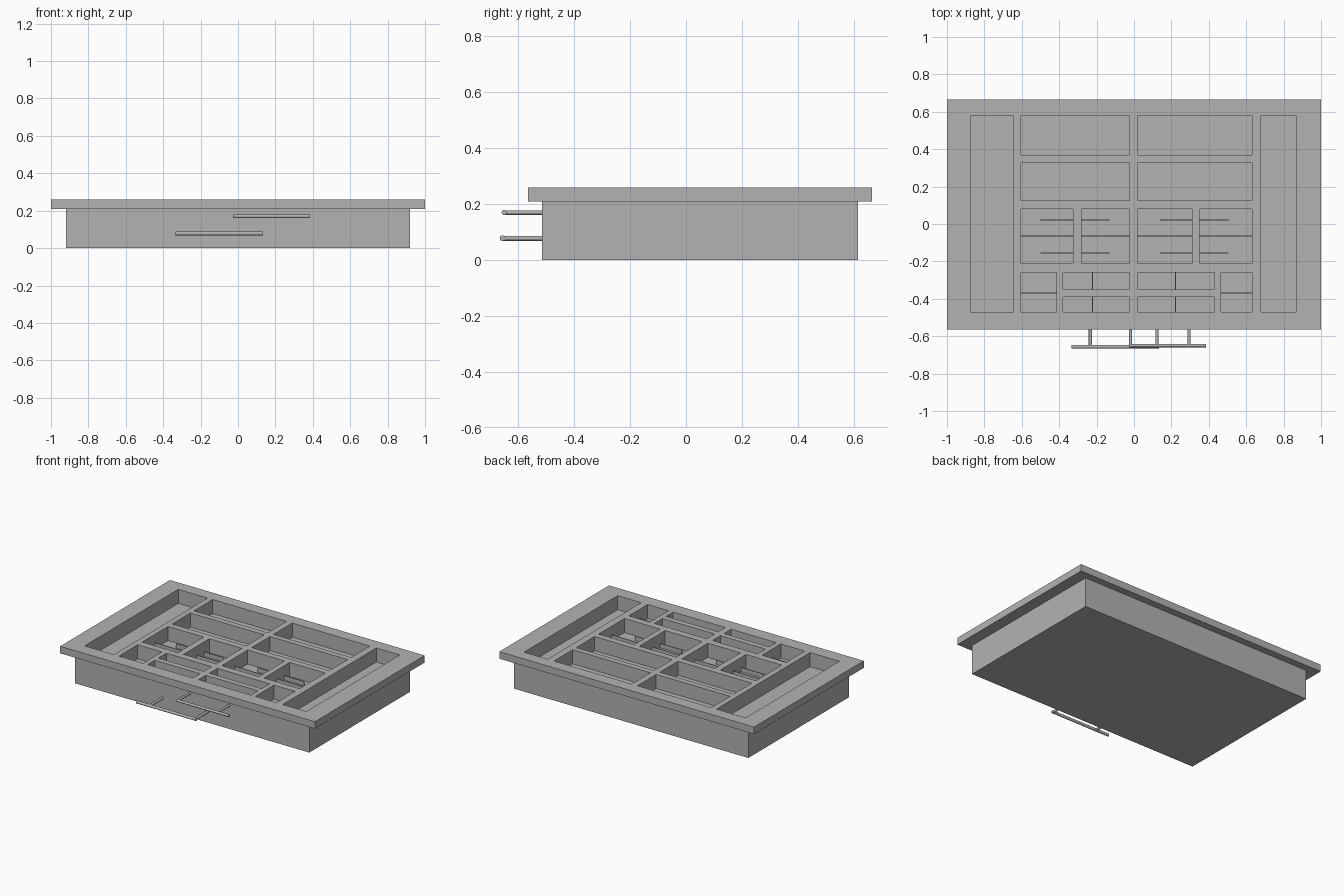
import bpy, bmesh
from mathutils import Matrix, Vector

if "Cube" in bpy.data.objects:
    bpy.data.objects.remove(bpy.data.objects["Cube"])

grey = bpy.data.materials.new("plain grey")
grey.use_nodes = True
grey.diffuse_color = (0.45, 0.45, 0.45, 1)
grey.node_tree.nodes["Principled BSDF"].inputs["Base Color"].default_value = grey.diffuse_color


def add_box(bm, x0, x1, y0, y1, z0, z1):
    size = Matrix.Diagonal((x1 - x0, y1 - y0, z1 - z0, 1))
    centre = Matrix.Translation(((x0 + x1) / 2, (y0 + y1) / 2, (z0 + z1) / 2))
    bmesh.ops.create_cube(bm, size=1, matrix=centre @ size)


def add_rod(bm, a, b, radius):
    a, b = Vector(a), Vector(b)
    turn = (b - a).to_track_quat('Z', 'Y').to_matrix().to_4x4()
    bmesh.ops.create_cone(bm, cap_ends=True, segments=16, radius1=radius, radius2=radius,
                          depth=(b - a).length, matrix=Matrix.Translation((a + b) / 2) @ turn)


def make(name, bm):
    mesh = bpy.data.meshes.new(name)
    bm.to_mesh(mesh)
    bm.free()
    mesh.materials.append(grey)
    ob = bpy.data.objects.new(name, mesh)
    bpy.context.collection.objects.link(ob)
    return ob


def make_boxes(name, boxes):
    bm = bmesh.new()
    for box in boxes:
        add_box(bm, *box)
    return make(name, bm)


FLOOR, RIM, TOP = 0.16, 0.21, 0.26

# Compartments as (x0, x1, y0, y1)
pockets = [(-0.875, -0.645, -0.47, 0.58), (0.68, 0.865, -0.47, 0.58)]
for x0, x1 in ((-0.605, -0.025), (0.02, 0.63)):
    pockets += [(x0, x1, 0.37, 0.58), (x0, x1, 0.125, 0.33)]
middle = [(-0.605, -0.325), (-0.28, -0.025), (0.02, 0.31), (0.35, 0.63)]
pockets += [(x0, x1, -0.21, 0.08) for x0, x1 in middle]
corners = [(-0.605, -0.415), (0.465, 0.63)]
pockets += [(x0, x1, -0.47, -0.26) for x0, x1 in corners]
smalls = [(-0.38, -0.025), (0.02, 0.43)]
rows = [(-0.35, -0.26), (-0.47, -0.39)]
pockets += [(*xs, *ys) for xs in smalls for ys in rows]

# Body and overhanging rim, joined and hollowed into compartments
tray = make_boxes("tray_body", [(-0.92, 0.92, -0.515, 0.615, 0, RIM + 0.02)])
rim = make_boxes("rim_helper", [(-1, 1, -0.565, 0.665, RIM, TOP)])
cutter = make_boxes("pocket_cutter", [(*p, FLOOR, TOP + 0.1) for p in pockets])
for helper, kind in ((rim, 'UNION'), (cutter, 'DIFFERENCE')):
    helper.hide_render = True
    mod = tray.modifiers.new(kind.lower(), 'BOOLEAN')
    mod.operation, mod.object, mod.solver = kind, helper, 'EXACT'
graph = bpy.context.evaluated_depsgraph_get()
result = bpy.data.meshes.new_from_object(tray.evaluated_get(graph))
tray.modifiers.clear()
tray.data = result
for helper in (rim, cutter):
    bpy.data.objects.remove(helper)

# Thin dividers inside the compartments
T = 0.003
dividers = [(x0, x1, -0.065 - T, -0.065 + T, FLOOR, 0.20) for x0, x1 in middle]
dividers += [(x0, x1, -0.37 - T, -0.37 + T, FLOOR, 0.20) for x0, x1 in corners]
dividers += [(x - T, x + T, *ys, FLOOR, 0.20) for x in (-0.222, 0.222) for ys in rows]
make_boxes("dividers", dividers)

# Short fins on both sides of the middle partitions
fins = [(a, b, y - T, y + T, FLOOR, 0.19)
        for a, b in ((-0.5, -0.325), (-0.28, -0.13), (0.14, 0.31), (0.35, 0.505))
        for y in (0.02, -0.155)]
make_boxes("fins", fins)

# Two bar handles on the front
for name, x0, x1, y, z, r, legs in (
        ("lower_handle", -0.335, 0.133, -0.656, 0.078, 0.01, (-0.233, 0.123)),
        ("upper_handle", -0.025, 0.385, -0.65, 0.17, 0.009, (-0.018, 0.295))):
    bm = bmesh.new()
    add_rod(bm, (x0, y, z), (x1, y, z), r)
    for x in legs:
        add_rod(bm, (x, y, z), (x, -0.51, z), r * 0.9)
    ob = make(name, bm)
    bpy.ops.object.select_all(action='DESELECT')
    ob.select_set(True)
    bpy.context.view_layer.objects.active = ob
    bpy.ops.object.shade_smooth_by_angle()
